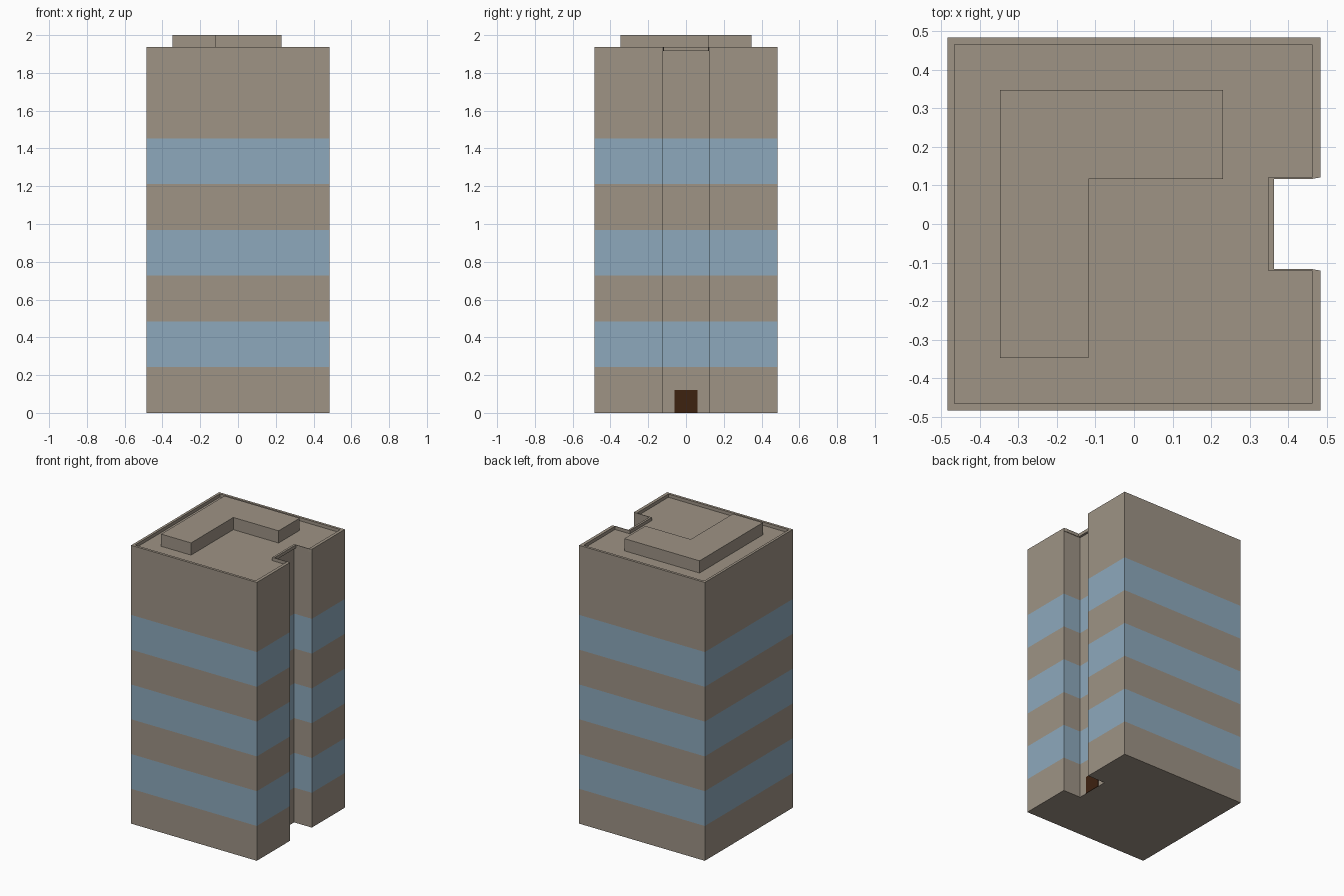
import bpy
import bmesh

cube = bpy.data.objects.get("Cube")
if cube:
    bpy.data.objects.remove(cube, do_unlink=True)


def material(name, rgb):
    mat = bpy.data.materials.new(name)
    mat.use_nodes = True
    mat.diffuse_color = (*rgb, 1)
    mat.node_tree.nodes["Principled BSDF"].inputs["Base Color"].default_value = (*rgb, 1)
    return mat


STONE = material("warm grey stone", (0.342, 0.292, 0.235))
GLASS = material("blue glass", (0.266, 0.397, 0.503))
WOOD = material("dark brown wood", (0.048, 0.016, 0.005))

HALF = 0.484      # half width of the tower
STOREY = 0.2422   # height of one colour band
ROOF = 1.915
TOP = STOREY * 8


def add_object(name, bm, mats):
    bmesh.ops.recalc_face_normals(bm, faces=bm.faces)
    mesh = bpy.data.meshes.new(name)
    bm.to_mesh(mesh)
    bm.free()
    for mat in mats:
        mesh.materials.append(mat)
    obj = bpy.data.objects.new(name, mesh)
    bpy.context.collection.objects.link(obj)
    return obj


def add_loop(bm, outline, z):
    return [bm.verts.new((x, y, z)) for x, y in outline]


def bridge(bm, a, b, index=0):
    n = len(a)
    for i in range(n):
        j = (i + 1) % n
        bm.faces.new((a[i], a[j], b[j], b[i])).material_index = index


def prism(name, outline, levels, mats):
    """Extruded outline whose wall bands alternate between the materials."""
    bm = bmesh.new()
    loops = [add_loop(bm, outline, z) for z in levels]
    for k in range(len(loops) - 1):
        bridge(bm, loops[k], loops[k + 1], k % len(mats))
    bm.faces.new(loops[0])
    bm.faces.new(loops[-1])
    return add_object(name, bm, mats)


def mirror_outline(half):
    """Complete an outline given for y < 0 with its mirror image."""
    return half + [(x, -y) for x, y in reversed(half)]


# Tower with an entrance recess and alternating glass bands
tower = mirror_outline([(-HALF, -HALF), (HALF, -HALF), (HALF, -0.121), (0.348, -0.121)])
levels = [STOREY * k for k in range(7)] + [ROOF]
prism("tower", tower, levels, [STONE, GLASS])

# Parapet rim, overhanging the recess slightly
outer = mirror_outline([(-HALF, -HALF), (HALF, -HALF), (HALF, -0.121),
                        (0.462, -0.117), (0.363, -0.117)])
inner = mirror_outline([(-0.466, -0.466), (0.462, -0.466), (0.462, -0.121),
                        (0.455, -0.121), (0.348, -0.121)])
bm = bmesh.new()
rings = [add_loop(bm, outline, z) for outline, z in
         ((outer, ROOF), (outer, TOP), (inner, TOP), (inner, ROOF))]
for k in range(4):
    bridge(bm, rings[k], rings[(k + 1) % 4])
add_object("parapet", bm, [STONE])

# L-shaped plant room on the roof
plant_room = [(-0.348, -0.348), (-0.118, -0.348), (-0.118, 0.117),
              (0.231, 0.117), (0.231, 0.348), (-0.348, 0.348)]
prism("roof_plant_room", plant_room, [ROOF, 2.0], [STONE])

# Door plate on the back wall of the recess
door = mirror_outline([(0.347, -0.061), (0.351, -0.061)])
prism("door", door, [0, STOREY / 2], [WOOD])
